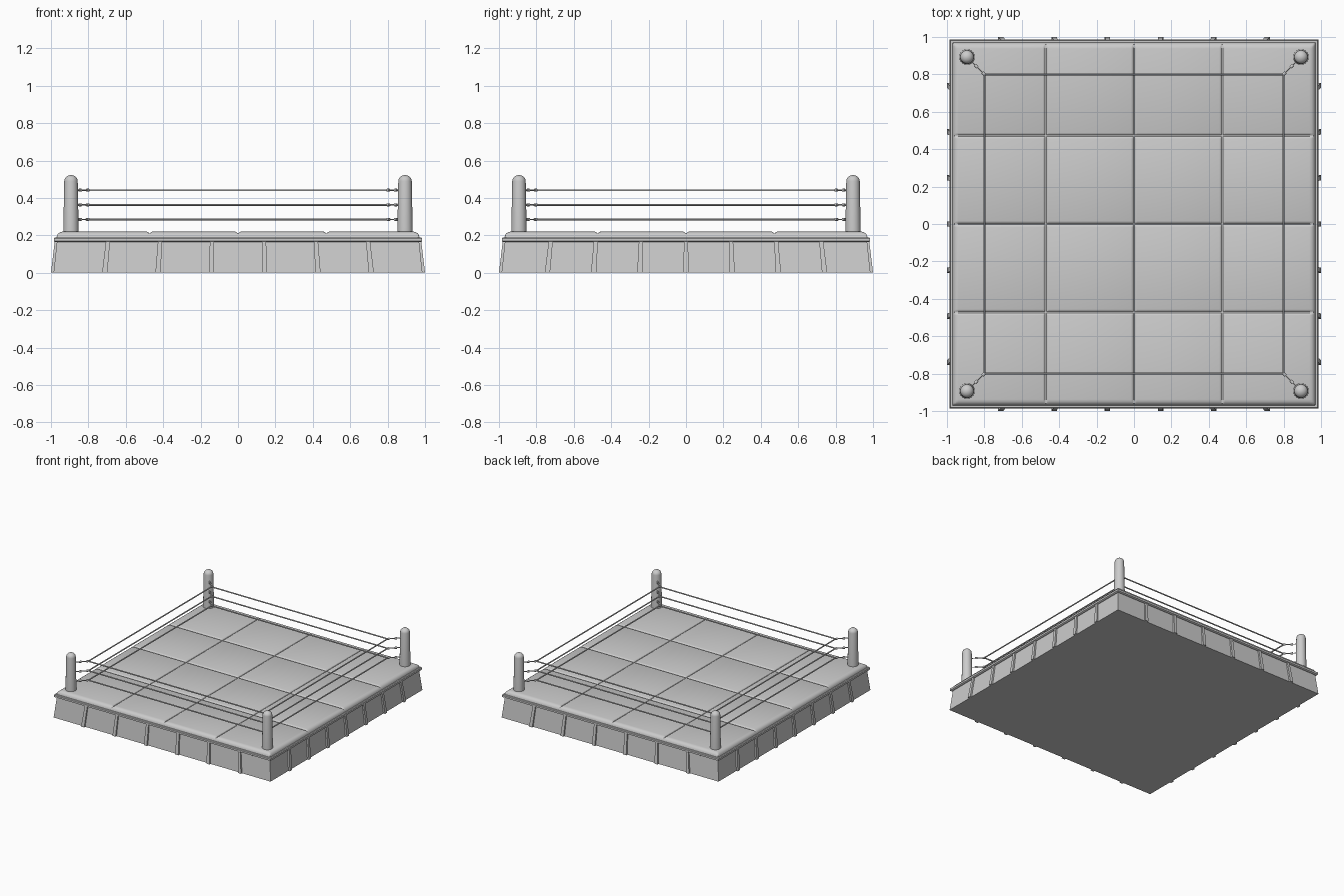
import bpy, bmesh, math
from mathutils import Vector, Matrix

if "Cube" in bpy.data.objects:
    bpy.data.objects.remove(bpy.data.objects["Cube"])


def finish(bm, name, smooth=None):
    bmesh.ops.recalc_face_normals(bm, faces=bm.faces[:])
    me = bpy.data.meshes.new(name)
    bm.to_mesh(me)
    bm.free()
    ob = bpy.data.objects.new(name, me)
    bpy.context.collection.objects.link(ob)
    if smooth:
        bpy.ops.object.select_all(action='DESELECT')
        ob.select_set(True)
        bpy.context.view_layer.objects.active = ob
        bpy.ops.object.shade_smooth_by_angle(angle=math.radians(smooth))
    return ob


def loft(bm, rings):
    loops = [[bm.verts.new(p) for p in r] for r in rings]
    n = len(loops[0])
    for a, b in zip(loops, loops[1:]):
        for i in range(n):
            bm.faces.new((a[i], a[(i + 1) % n], b[(i + 1) % n], b[i]))
    bm.faces.new(loops[0])
    bm.faces.new(loops[-1])


def square_loft(name, levels):
    bm = bmesh.new()
    loft(bm, [[(-h, -h, z), (h, -h, z), (h, h, z), (-h, h, z)] for h, z in levels])
    return finish(bm, name)


def rod(bm, a, b, r, sides=10):
    a, b = Vector(a), Vector(b)
    d = b - a
    m = Matrix.Translation((a + b) / 2) @ d.to_track_quat('Z', 'Y').to_matrix().to_4x4()
    bmesh.ops.create_cone(bm, cap_ends=True, segments=sides, radius1=r, radius2=r,
                          depth=d.length, matrix=m)


# Tapered skirt and edge trim
square_loft("skirt", [(0.986, 0), (0.968, 0.168)])
square_loft("edge_trim", [(0.978, 0.165), (0.985, 0.169), (0.985, 0.184), (0.980, 0.189)])

# Tapered ribs on the four skirt sides
bm = bmesh.new()
for side in range(4):
    count, step = (6, 0.285) if side % 2 == 0 else (7, 0.247)
    rot = Matrix.Rotation(side * math.pi / 2, 3, 'Z')
    for i in range(count):
        c = (i - (count - 1) / 2) * step
        rings = []
        for z, s, w, out in ((0, 1.0, 0.014, 1.0), (0.167, 0.976, 0.011, 0.98)):
            x = c * s
            rings.append([rot @ Vector(p) for p in (
                (x - w, -out, z), (x + w, -out, z),
                (x + w, -out + 0.03, z), (x - w, -out + 0.03, z))])
        loft(bm, rings)
finish(bm, "skirt_ribs")

# Padded mat: rounded border and three grooves each way
edge = [(0.970, 0.188), (0.968, 0.200), (0.960, 0.211), (0.950, 0.217), (0.938, 0.220)]
groove = [(-0.016, 0.220), (-0.008, 0.217), (-0.003, 0.211), (0.003, 0.211),
          (0.008, 0.217), (0.016, 0.220)]
prof = [(-c, z) for c, z in edge]
for g in (-0.472, 0, 0.472):
    prof += [(g + o, z) for o, z in groove]
prof += edge[::-1]
bm = bmesh.new()
grid = [[bm.verts.new((x, y, min(zx, zy))) for y, zy in prof] for x, zx in prof]
for i in range(len(prof) - 1):
    for j in range(len(prof) - 1):
        bm.faces.new((grid[i][j], grid[i + 1][j], grid[i + 1][j + 1], grid[i][j + 1]))
finish(bm, "mat", 40)

# Corner posts with domed tops
POST = 0.893
levels = [(0.041, 0.205), (0.041, 0.225), (0.036, 0.49)]
levels += [(0.036 * math.cos(t), 0.49 + 0.032 * math.sin(t))
           for t in (math.radians(a) for a in (15, 30, 45, 60, 75, 85))]
for sx, sy, tag in ((-1, -1, "front_left"), (1, -1, "front_right"),
                    (1, 1, "back_right"), (-1, 1, "back_left")):
    bm = bmesh.new()
    loft(bm, [[(sx * POST + r * math.cos(k * math.pi / 12),
                sy * POST + r * math.sin(k * math.pi / 12), z) for k in range(24)]
              for r, z in levels])
    finish(bm, "post_" + tag, 40)

# Three square loops of rope
ROPE = 0.80
ropes, links = bmesh.new(), bmesh.new()
corners = [(-1, -1), (1, -1), (1, 1), (-1, 1)]
for z in (0.285, 0.363, 0.441):
    for i in range(4):
        (ax, ay), (bx, by) = corners[i], corners[(i + 1) % 4]
        rod(ropes, (ax * ROPE, ay * ROPE, z), (bx * ROPE, by * ROPE, z), 0.005)
    # Turnbuckles joining rope corners to posts
    for sx, sy in corners:
        def at(d):
            return (sx * d, sy * d, z)
        rod(links, at(0.797), at(0.872), 0.0035, 8)
        rod(links, at(0.798), at(0.810), 0.008)
        rod(links, at(0.838), at(0.850), 0.008)
finish(ropes, "ropes", 40)
finish(links, "turnbuckles", 40)
